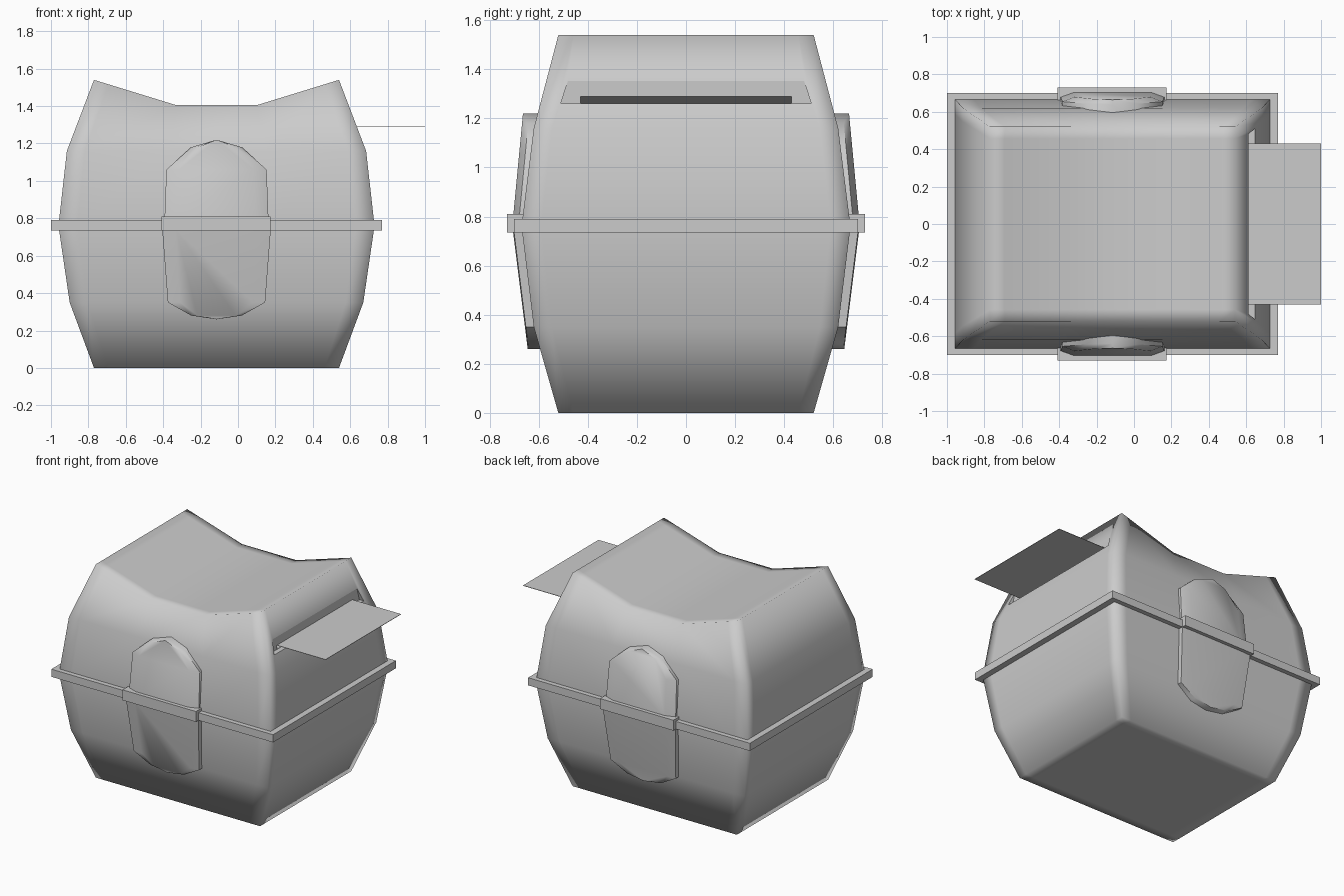
import bpy, bmesh

if "Cube" in bpy.data.objects:
    bpy.data.objects.remove(bpy.data.objects["Cube"])

CX = -0.115  # the case sits off centre because of the side tray

grey = bpy.data.materials.new("plain grey")
grey.use_nodes = True
COLOUR = (0.6, 0.6, 0.6, 1)
grey.diffuse_color = COLOUR
grey.node_tree.nodes["Principled BSDF"].inputs["Base Color"].default_value = COLOUR


def finish(name, bm, smooth=False):
    bmesh.ops.recalc_face_normals(bm, faces=bm.faces)
    for f in bm.faces:
        f.smooth = smooth
    mesh = bpy.data.meshes.new(name)
    bm.to_mesh(mesh)
    bm.free()
    mesh.materials.append(grey)
    obj = bpy.data.objects.new(name, mesh)
    bpy.context.collection.objects.link(obj)
    return obj


def skin(rings, name):
    """Join closed rings of points and cap both ends."""
    bm = bmesh.new()
    loops = [[bm.verts.new(p) for p in ring] for ring in rings]
    n = len(loops[0])
    for a, b in zip(loops, loops[1:]):
        for i in range(n):
            j = (i + 1) % n
            bm.faces.new((a[i], a[j], b[j], b[i]))
    bm.faces.new(loops[0])
    bm.faces.new(loops[-1])
    return finish(name, bm)


def box(name, x0, x1, y, z0, z1):
    ring = [(x0, -y), (x1, -y), (x1, y), (x0, y)]
    return skin([[(px, py, z) for px, py in ring] for z in (z0, z1)], name)


# Bulging case: half width, half depth and height of each level
levels = [(0.655, 0.52, 0), (0.785, 0.62, 0.35), (0.845, 0.67, 0.76),
          (0.80, 0.62, 1.16), (0.655, 0.52, 1.54)]
steps = [-1, -0.88, -0.33, 0.33, 0.88, 1]
bm = bmesh.new()
lattice = {}


def vert(i, j, k):
    if (i, j, k) not in lattice:
        hx, hy, z = levels[k]
        if k == len(levels) - 1:  # the lid dips between two side ridges
            z -= 0.135 * min(1, (1 - abs(steps[i])) / 0.67)
        lattice[i, j, k] = bm.verts.new((CX + steps[i] * hx, steps[j] * hy, z))
    return lattice[i, j, k]


last, top = len(steps) - 1, len(levels) - 1
for a in range(last):
    for b in range(last):
        for k in (0, top):
            bm.faces.new([vert(a + p, b + q, k) for p, q in ((0, 0), (1, 0), (1, 1), (0, 1))])
    for k in range(top):
        for side in (0, last):
            corners = [(a, k), (a + 1, k), (a + 1, k + 1), (a, k + 1)]
            bm.faces.new([vert(p, side, q) for p, q in corners])
            bm.faces.new([vert(side, p, q) for p, q in corners])
case = finish("case", bm, smooth=True)

# Tray recess, and a narrow slit with a sloping ceiling behind it
recess = skin([[(x, -lo, 1.26), (x, lo, 1.26), (x, hi, 1.355), (x, -hi, 1.355)]
               for x, lo, hi in ((0.612, 0.51, 0.48), (0.9, 0.51, 0.48))], "recess_cutter")
slit = skin([[(0.45, y, 1.262), (0.7, y, 1.262), (0.7, y, 1.29), (0.62, y, 1.29)]
             for y in (-0.43, 0.43)], "slit_cutter")
bpy.context.view_layer.objects.active = case
for cutter in (recess, slit):
    cutter.hide_render = True
    mod = case.modifiers.new("cut", 'BOOLEAN')
    mod.operation = 'DIFFERENCE'
    mod.object = cutter
    bpy.ops.object.modifier_apply(modifier=mod.name)
    bpy.data.objects.remove(cutter)

# Thin tray sliding out of the slit
box("tray", 0.61, 1.0, 0.43, 1.288, 1.291)

# Rim around the middle, thicker at the clasps
box("rim", -1.0, 0.77, 0.70, 0.735, 0.79)
box("clasp_band", -0.41, 0.175, 0.73, 0.735, 0.81)

# Rounded clasp plates, front and back, above and below the rim
upper = [(0.278, 0.79), (0.268, 1.06), (0.135, 1.18), (0, 1.22)]
lower = [(0.29, 0.74), (0.26, 0.35), (0.135, 0.28), (0, 0.26)]
for side, label in ((-1, "front"), (1, "back")):
    for half, part, slope, crown in ((upper, "upper", 0.095, 0.025),
                                     (lower, "lower", 0.125, 0.004)):
        outline = half + [(-x, z) for x, z in half[-2::-1]]

        def face_y(z):
            return 0.705 - slope * abs(z - half[0][1])

        rings = [[(CX + x, side * 0.5, z) for x, z in outline],
                 [(CX + x, side * (face_y(z) - crown), z) for x, z in outline],
                 [(CX + x * 0.75, side * face_y(z), z) for x, z in outline]]
        plate = skin(rings, f"{label}_{part}_clasp")
        bpy.ops.object.select_all(action='DESELECT')
        plate.select_set(True)
        bpy.context.view_layer.objects.active = plate
        bpy.ops.object.shade_smooth_by_angle(angle=0.8)
